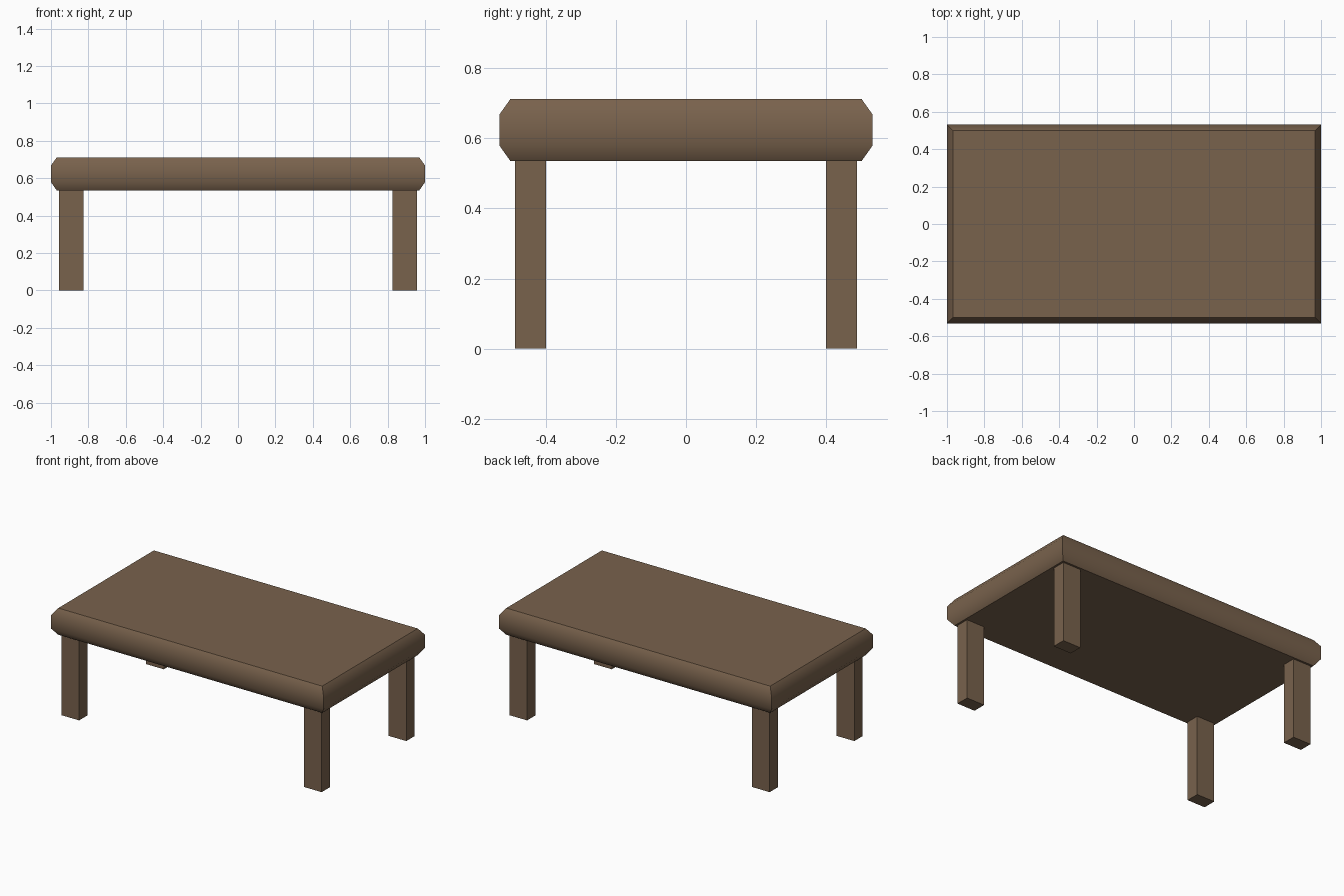
import bpy
import bmesh

cube = bpy.data.objects.get("Cube")
if cube:
    bpy.data.objects.remove(cube, do_unlink=True)

# Single brown wood colour
wood = bpy.data.materials.new("brown_wood")
wood.use_nodes = True
colour = (0.19, 0.122, 0.073, 1)
wood.diffuse_color = colour
bsdf = wood.node_tree.nodes["Principled BSDF"]
bsdf.inputs["Base Color"].default_value = colour
bsdf.inputs["Roughness"].default_value = 0.8


def box(bm, low, high):
    """Fill bm with a box between two corners."""
    for v in bmesh.ops.create_cube(bm, size=1)["verts"]:
        v.co = [a if c < 0 else b for c, a, b in zip(v.co, low, high)]


def finish(bm, name):
    mesh = bpy.data.meshes.new(name)
    bm.normal_update()
    bm.to_mesh(mesh)
    bm.free()
    mesh.materials.append(wood)
    obj = bpy.data.objects.new(name, mesh)
    bpy.context.collection.objects.link(obj)
    return obj


BEVEL = 0.044
HALF_X, HALF_Y = 1.0, 0.532
LOW, HIGH = 0.579, 0.668

# Table top: slab whose upper and lower faces are inset into chamfers
bm = bmesh.new()
box(bm, (-HALF_X, -HALF_Y, LOW), (HALF_X, HALF_Y, HIGH))
bm.normal_update()
caps = [f for f in bm.faces if abs(f.normal.z) > 0.9]
bmesh.ops.inset_individual(bm, faces=caps, thickness=BEVEL, depth=BEVEL)
bm.normal_update()

# Smooth rim between chamfers and sides, crisp caps and mitred corners
for f in bm.faces:
    f.smooth = abs(f.normal.z) < 0.9
for e in bm.edges:
    a, b = e.verts
    on_rim = abs(a.co.z - b.co.z) < 0.001 and LOW - 0.01 < a.co.z < HIGH + 0.01
    e.smooth = on_rim
finish(bm, "table_top")

# Four square-cut legs
for side, sx in (("left", 1), ("right", -1)):
    for end, sy in (("front", -1), ("back", 1)):
        bm = bmesh.new()
        xs = sorted((sx * 0.825, sx * 0.956))
        ys = sorted((sy * 0.4, sy * 0.488))
        box(bm, (xs[0], ys[0], 0), (xs[1], ys[1], LOW - BEVEL))
        finish(bm, f"{end}_{side}_leg")
